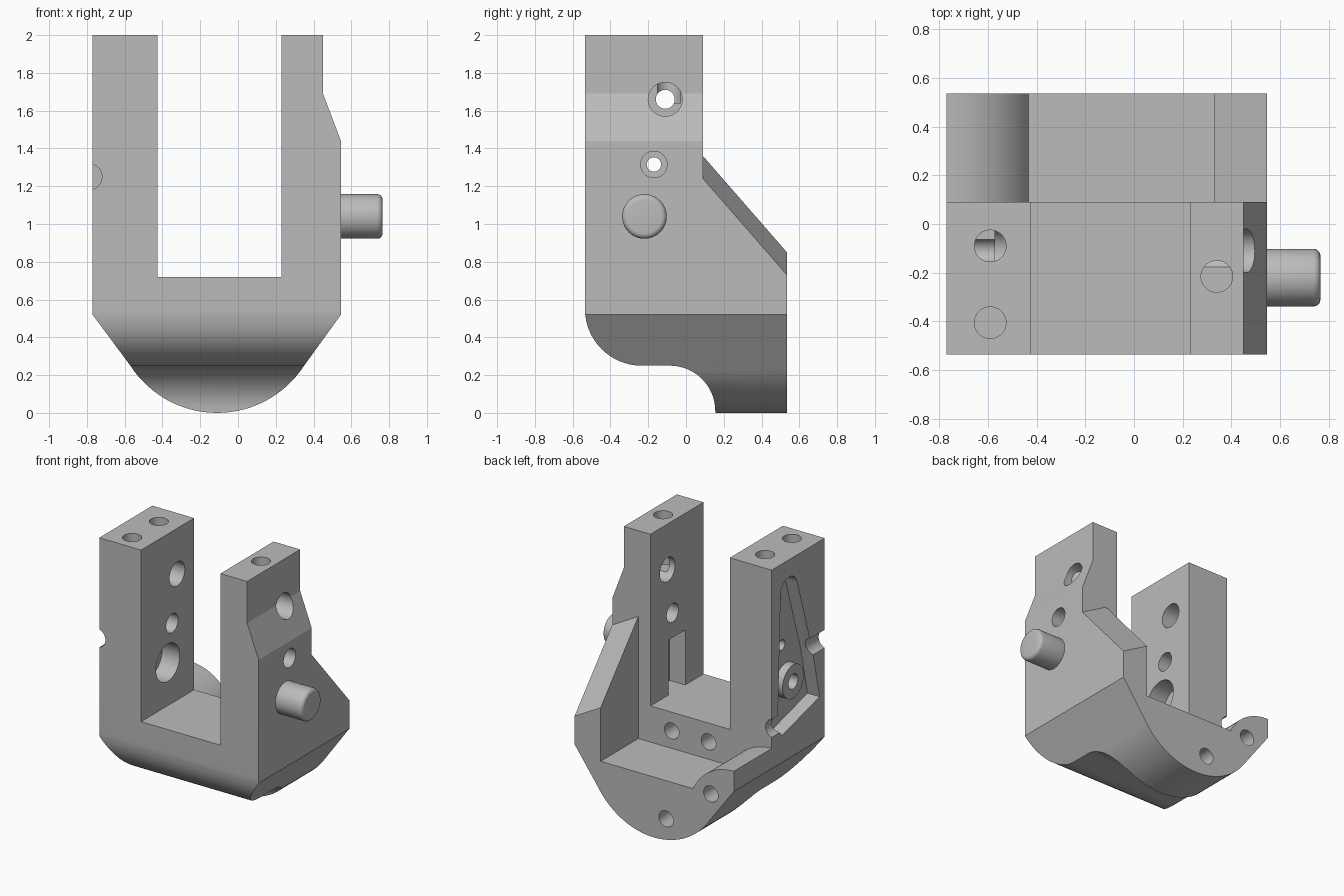
import bpy, bmesh
from math import sin, cos, radians
from mathutils import Vector

cube = bpy.data.objects.get("Cube")
if cube:
    bpy.data.objects.remove(cube, do_unlink=True)

grey = bpy.data.materials.new("plain grey")
grey.use_nodes = True
grey.diffuse_color = (0.5, 0.5, 0.5, 1)
grey.node_tree.nodes["Principled BSDF"].inputs["Base Color"].default_value = (0.5, 0.5, 0.5, 1)


def arc(cx, cy, r, start, end, steps=16):
    """Points along an arc, angles in degrees."""
    angles = [radians(start + (end - start) * i / steps) for i in range(steps + 1)]
    return [(cx + r * cos(a), cy + r * sin(a)) for a in angles]


def prism(name, points, axis, low, high, shear=0, origin=0):
    """Extrude a 2D outline along an axis; shear tilts z along x."""
    place = {"x": lambda u, v, d: (d, u, v),
             "y": lambda u, v, d: (u, d, v),
             "z": lambda u, v, d: (u, v, d)}[axis]
    bm = bmesh.new()
    base = bm.faces.new([bm.verts.new(place(u, v, low)) for u, v in points])
    top = bmesh.ops.extrude_face_region(bm, geom=[base])["geom"]
    bmesh.ops.translate(bm, vec=Vector(place(0, 0, high - low)),
                        verts=[g for g in top if isinstance(g, bmesh.types.BMVert)])
    for v in bm.verts:
        v.co.z += shear * (v.co.x - origin)
    bmesh.ops.recalc_face_normals(bm, faces=bm.faces)
    mesh = bpy.data.meshes.new(name)
    bm.to_mesh(mesh)
    bm.free()
    mesh.materials.append(grey)
    obj = bpy.data.objects.new(name, mesh)
    bpy.context.collection.objects.link(obj)
    return obj


def rod(name, u, v, r, axis, low, high):
    return prism(name, arc(u, v, r, 0, 360, 48)[:-1], axis, low, high)


def activate(obj):
    bpy.ops.object.select_all(action="DESELECT")
    obj.select_set(True)
    bpy.context.view_layer.objects.active = obj


def combine(obj, tool, operation="DIFFERENCE"):
    tool.hide_render = True
    mod = obj.modifiers.new("cut", "BOOLEAN")
    mod.operation, mod.solver, mod.object = operation, "EXACT", tool
    activate(obj)
    bpy.ops.object.modifier_apply(modifier=mod.name)
    bpy.data.objects.remove(tool, do_unlink=True)


def drill(u, v, r, axis, low, high):
    combine(bracket, rod("drill", u, v, r, axis, low, high))


# Forked bracket: front outline crossed with side outline
front = [(-0.77, 2), (-0.77, 0.52)] + arc(-0.11, 0.548, 0.548, 213, 327, 32) + [
    (0.545, 0.52), (0.545, 1.44), (0.45, 1.69), (0.45, 2),
    (0.23, 2), (0.23, 0.72), (-0.425, 0.72), (-0.425, 2)]
bracket = prism("forked_bracket", front, "y", -0.6, 0.6)
side = ([(-0.535, 2.1)] + arc(-0.235, 0.55, 0.3, 180, 270)
        + arc(-0.085, 0.01, 0.24, 90, 0) + [(0.155, -0.1), (0.535, -0.1), (0.535, 2.1)])
combine(bracket, prism("side_outline", side, "x", -1, 1), "INTERSECT")

# Rear shelf with a rounded hump, leaving a gusset on one side
shelf = [(0.33, 2.1), (0.33, 0.45)] + arc(-0.77, 0.30, 0.37, 24, 90) + [(-0.9, 0.67), (-0.9, 2.1)]
combine(bracket, prism("shelf_cut", shelf, "y", 0.09, 0.7))
slope = [(0.09, 1.36), (0.6, 0.775), (0.6, 2.4), (0.09, 2.4)]
combine(bracket, prism("gusset_cut", slope, "x", 0.2, 0.7, shear=-0.558, origin=0.33))

# Lever pocket in the outer face of the thick arm
pocket = arc(-0.115, 1.77, 0.1, 0, 170) + [
    (-0.39, 1.22), (-0.475, 0.84), (-0.03, 0.72), (0.02, 0.78)]
combine(bracket, prism("pocket_cut", pocket, "x", -0.9, -0.67))
drill(-0.79, 1.25, 0.07, "y", -0.7, -0.34)
drill(-0.79, 0.82, 0.07, "y", -0.05, 0.2)

# Cross holes through both arms, narrowing at the pocket
for y, z, wide, narrow in ((-0.11, 1.66, 0.09, 0.05), (-0.17, 1.315, 0.07, 0.038)):
    drill(y, z, wide, "x", 0, 0.7)
    drill(y, z, wide, "x", -0.57, 0)
    drill(y, z, narrow, "x", -0.8, -0.5)
drill(-0.22, 1.04, 0.14, "x", -0.57, 0)

# Slot inside the thin arm
slot = [(-0.32, 0.72), (-0.12, 0.72), (-0.12, 1.13), (-0.32, 1.13)]
combine(bracket, prism("slot_cut", slot, "x", 0.1, 0.36))

# Screw holes in the arm tops, the shelf wall and the back face
for x, y, bottom in ((-0.59, -0.09, 1.64), (-0.59, -0.405, 1.7), (0.34, -0.215, 1.6)):
    drill(x, y, 0.065, "z", bottom, 2.1)
for x, z, start in ((0.055, 0.58, -0.15), (-0.25, 0.58, -0.15),
                    (-0.58, 0.45, 0.3), (-0.21, 0.165, 0.3)):
    drill(x, z, 0.06, "y", start, 0.2 if start < 0 else 0.6)

# Washer in the pocket, with its hole running through the arm wall
washer = rod("pocket_washer", -0.22, 1.04, 0.125, "x", -0.73, -0.67)
combine(washer, rod("drill", -0.22, 1.04, 0.055, "x", -0.8, -0.6))
drill(-0.22, 1.04, 0.055, "x", -0.8, -0.5)

# Side pin with a rounded end
pin = rod("side_pin", -0.22, 1.04, 0.118, "x", 0.50, 0.765)
bevel = pin.modifiers.new("rounded_end", "BEVEL")
bevel.width, bevel.segments, bevel.limit_method = 0.028, 5, "ANGLE"
activate(pin)
bpy.ops.object.modifier_apply(modifier=bevel.name)

for obj in (bracket, washer, pin):
    activate(obj)
    bpy.ops.object.shade_smooth_by_angle(angle=radians(20))
